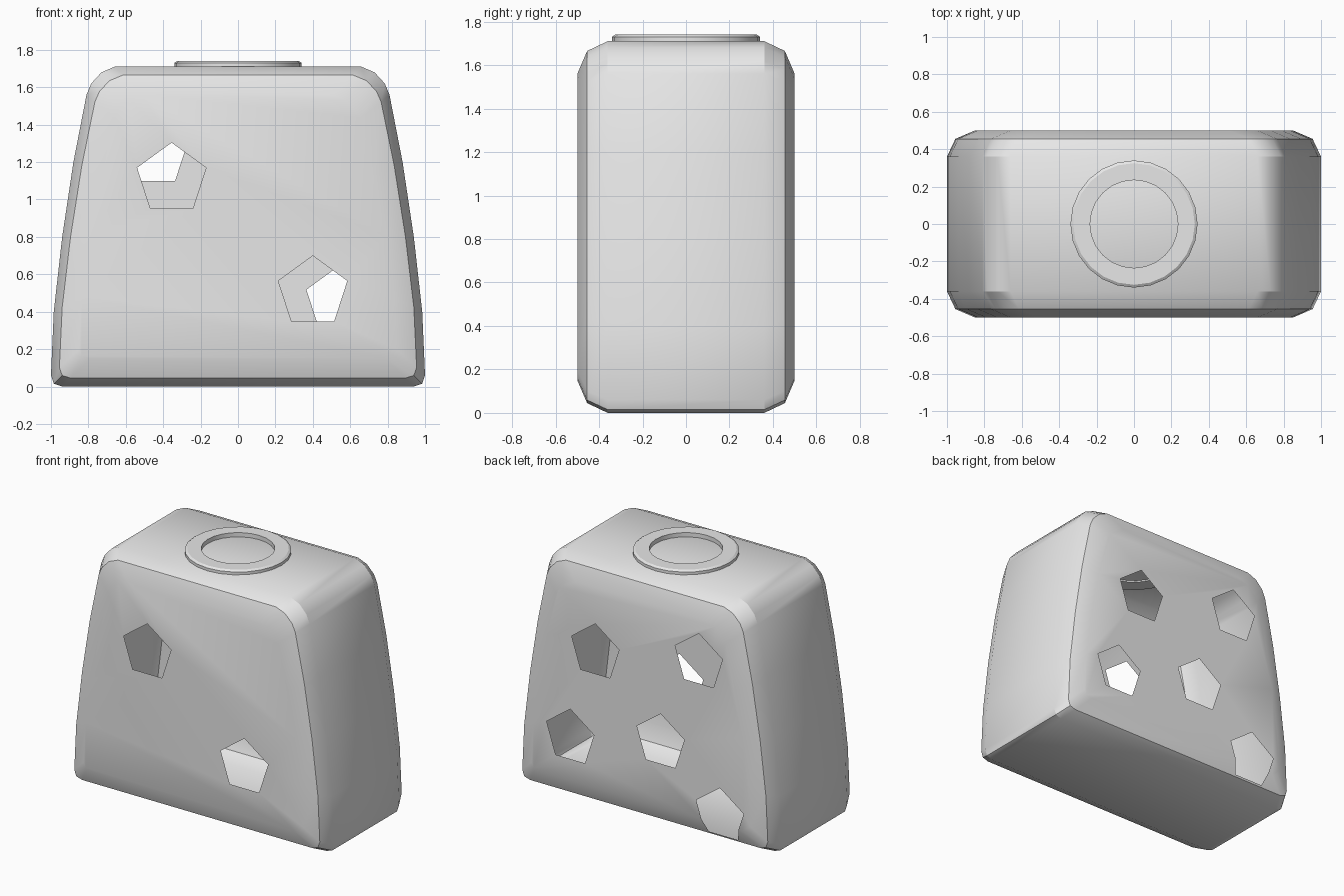
import bpy
import bmesh
from math import sin, cos, pi

HEIGHT = 1.71

cube = bpy.data.objects.get("Cube")
if cube:
    bpy.data.objects.remove(cube, do_unlink=True)

grey = bpy.data.materials.new("light_grey")
grey.use_nodes = True
grey.diffuse_color = (0.8, 0.8, 0.8, 1)
grey.node_tree.nodes["Principled BSDF"].inputs["Base Color"].default_value = (0.8, 0.8, 0.8, 1)


def make_object(name, bm):
    bmesh.ops.recalc_face_normals(bm, faces=bm.faces[:])
    mesh = bpy.data.meshes.new(name)
    bm.to_mesh(mesh)
    bm.free()
    mesh.materials.append(grey)
    obj = bpy.data.objects.new(name, mesh)
    bpy.context.collection.objects.link(obj)
    return obj


def activate(obj):
    bpy.ops.object.select_all(action="DESELECT")
    obj.select_set(True)
    bpy.context.view_layer.objects.active = obj


def loft(bm, loops):
    """Bridge a list of equally long closed vertex loops with quads."""
    for a, b in zip(loops, loops[1:]):
        for i in range(len(a)):
            j = (i + 1) % len(a)
            bm.faces.new((a[i], a[j], b[j], b[i]))


# Body: rounded, tapering outline lofted front to back with bevelled rims
half = [(0.94, 0), (0.985, 0.015), (1.0, 0.06), (0.985, 0.4), (0.94, 0.8),
        (0.88, 1.2), (0.81, 1.56), (0.785, 1.62), (0.73, 1.68), (0.66, HEIGHT)]
outline = half + [(-x, z) for x, z in reversed(half)]
rims = [(-0.5, 0.15), (-0.455, 0.045), (-0.36, 0),
        (0.36, 0), (0.455, 0.045), (0.5, 0.15)]
bm = bmesh.new()
loops = []
for y, inset in rims:
    squash = (HEIGHT - 2 * inset) / HEIGHT
    loops.append([bm.verts.new((x - inset if x > 0 else x + inset, y, inset + z * squash))
                  for x, z in outline])
loft(bm, loops)
bm.faces.new(loops[0])
bm.faces.new(loops[-1])
body = make_object("hollow_body", bm)

# Pentagon cutters: side (-1 front, 1 back), x, z
holes = [(-1, -0.355, 1.11), (-1, 0.4, 0.505),
         (1, 0.355, 1.11), (1, -0.45, 1.257), (1, 0.55, 0.458),
         (1, -0.153, 0.613), (1, -0.614, 0.215)]
bm = bmesh.new()
for side, cx, cz in holes:
    ends = [[bm.verts.new((cx + 0.194 * sin(k * 2 * pi / 5), side * depth,
                           cz + 0.194 * cos(k * 2 * pi / 5))) for k in range(5)]
            for depth in (0.4, 0.6)]
    loft(bm, ends)
    for end in ends:
        bm.faces.new(end)
cutter = make_object("hole_cutter", bm)
cutter.hide_render = True

activate(body)
mod = body.modifiers.new("holes", "BOOLEAN")
mod.operation = "DIFFERENCE"
mod.solver = "EXACT"
mod.object = cutter
bpy.ops.object.modifier_apply(modifier=mod.name)
bpy.data.objects.remove(cutter, do_unlink=True)

# Remove pocket walls and floors so the holes open into the hollow shell
bm = bmesh.new()
bm.from_mesh(body.data)
pockets = []
for face in bm.faces:
    y = abs(face.calc_center_median().y)
    facing = abs(face.normal.y)
    if (facing < 0.05 and y > 0.37) or (facing > 0.97 and y < 0.43):
        pockets.append(face)
bmesh.ops.delete(bm, geom=pockets, context="FACES")
bm.to_mesh(body.data)
bm.free()

# Top ring: flat washer with a softened outer edge
profile = [(0.235, 1.7), (0.235, 1.74), (0.325, 1.74), (0.34, 1.73), (0.34, 1.7)]
bm = bmesh.new()
SIDES = 24
rings = [[bm.verts.new((r * cos(k * 2 * pi / SIDES), r * sin(k * 2 * pi / SIDES), z))
          for k in range(SIDES)] for r, z in profile]
loft(bm, rings + rings[:1])
ring = make_object("top_ring", bm)

for obj in (body, ring):
    activate(obj)
    bpy.ops.object.shade_smooth_by_angle(angle=pi / 6)
